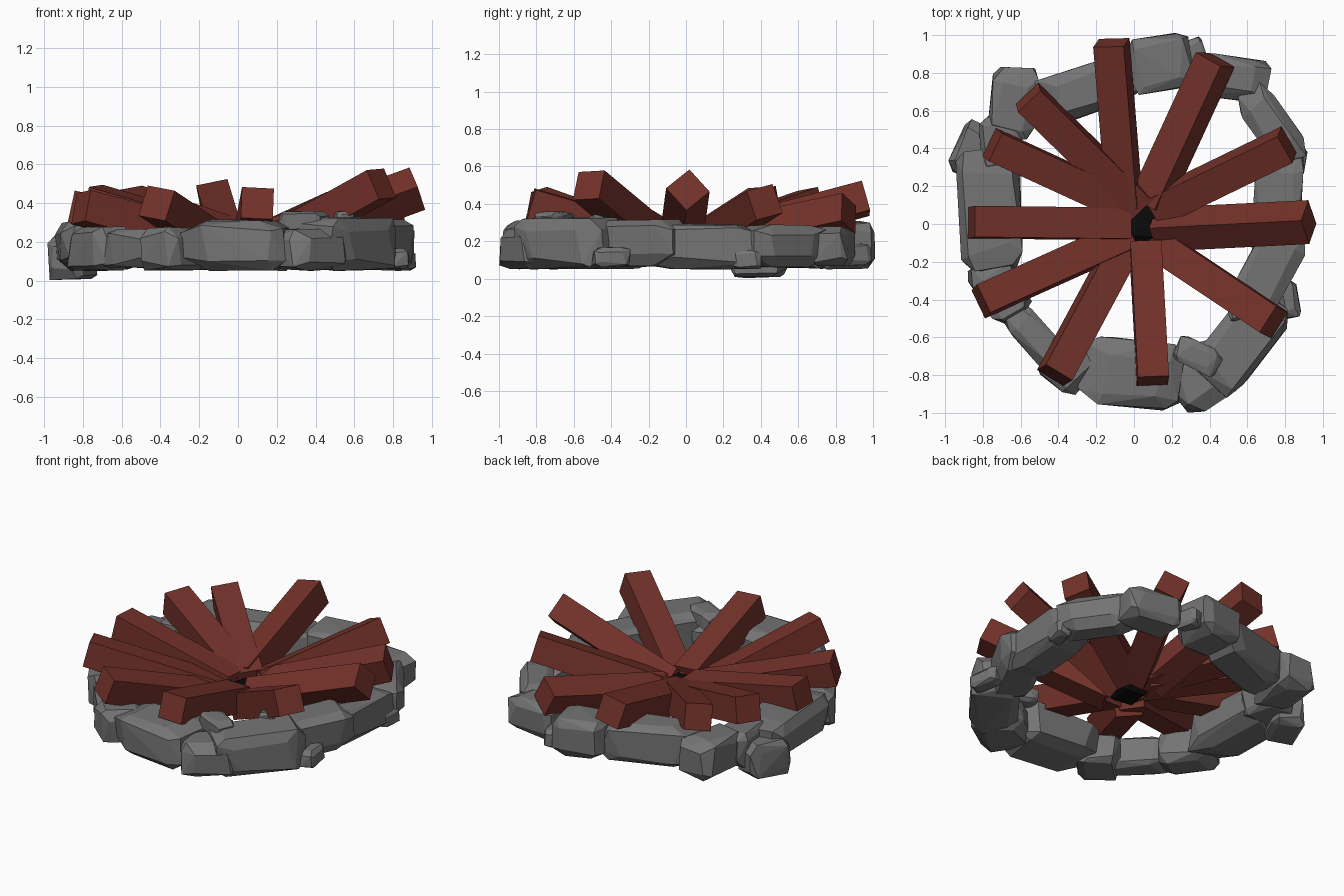
import bpy, bmesh, random
from math import radians
from mathutils import Vector, Matrix

if "Cube" in bpy.data.objects:
    bpy.data.objects.remove(bpy.data.objects["Cube"])

random.seed(7)

def material(name, rgb):
    m = bpy.data.materials.new(name)
    m.diffuse_color = (*rgb, 1)
    m.use_nodes = True
    m.node_tree.nodes["Principled BSDF"].inputs["Base Color"].default_value = m.diffuse_color
    return m

wood = material("wood", (0.172, 0.031, 0.023))
black = material("char", (0.003, 0.003, 0.003))
grey = material("stone", (0.175, 0.175, 0.175))

def finish(bm, name, mat):
    bmesh.ops.recalc_face_normals(bm, faces=bm.faces)
    me = bpy.data.meshes.new(name)
    bm.to_mesh(me)
    bm.free()
    ob = bpy.data.objects.new(name, me)
    bpy.context.collection.objects.link(ob)
    me.materials.append(mat)
    return ob

def rock(name, cx, cy, length, width, angle, z0=0.05, z1=0.3, mat=grey):
    """Chamfered, irregular convex boulder."""
    bm = bmesh.new()
    half = (length / 2, width / 2, (z1 - z0) / 2)
    j = lambda a: random.uniform(-a, a)
    for sx in (-1, 1):
        for sy in (-1, 1):
            for sz in (-1, 1):
                s = (sx, sy, sz)
                for k in range(3):
                    p = [s[i] * half[i] * (1 if i == k else 0.62 + j(0.19)) for i in range(3)]
                    p[k] *= 1 - random.uniform(0, 0.1)
                    bm.verts.new(p)
    res = bmesh.ops.convex_hull(bm, input=bm.verts)
    junk = {g for g in res["geom_interior"] + res["geom_unused"] if isinstance(g, bmesh.types.BMVert)}
    bmesh.ops.delete(bm, geom=list(junk), context='VERTS')
    bmesh.ops.dissolve_limit(bm, angle_limit=radians(6), verts=bm.verts, edges=bm.edges)
    bm.transform(Matrix.Translation((cx, cy, (z0 + z1) / 2)) @ Matrix.Rotation(radians(angle), 4, 'Z'))
    return finish(bm, name, mat)

def log(name, outer, inner, roll, w=0.165):
    """Square timber between two points, rolled about its own axis."""
    a, b = Vector(inner), Vector(outer)
    d = b - a
    side = Vector((-d.y, d.x, 0)).normalized()
    up = d.normalized().cross(side)
    bm = bmesh.new()
    bmesh.ops.create_cube(bm, size=1)
    rot = Matrix((d.normalized(), side, up)).transposed().to_4x4()
    bm.transform(Matrix.Translation((a + b) / 2) @ rot @ Matrix.Rotation(radians(roll), 4, 'X')
                 @ Matrix.Diagonal((d.length, w, w, 1)))
    return finish(bm, name, wood)

# ring of large stones: x, y, length, width, angle, bottom, top
stones = [
    (-0.01, -0.79, 0.56, 0.37, -6, .05, .32), (0.36, -0.81, 0.37, 0.33, 35, .05, .27),
    (0.57, -0.62, 0.58, 0.31, 52, .05, .33), (0.71, -0.25, 0.52, 0.27, 62, .06, .32),
    (0.76, 0.10, 0.64, 0.27, 86, .05, .30), (0.73, 0.52, 0.48, 0.21, 125, .06, .29),
    (0.53, 0.77, 0.38, 0.24, -8, .06, .28), (0.14, 0.85, 0.34, 0.30, 8, .05, .31),
    (-0.25, 0.71, 0.62, 0.27, 18, .05, .32), (-0.64, 0.64, 0.40, 0.25, 84, .05, .31),
    (-0.76, 0.08, 0.66, 0.35, 93, .05, .31), (-0.85, 0.39, 0.30, 0.20, 65, .00, .24),
    (-0.71, -0.35, 0.36, 0.24, -58, .05, .28), (-0.52, -0.60, 0.40, 0.18, -48, .06, .27),
    (-0.34, -0.74, 0.29, 0.27, 50, .05, .28), (-0.70, 0.42, 0.32, 0.23, 95, .06, .30),
]
for i, s in enumerate(stones):
    rock(f"ring_stone_{i + 1}", *s)

# loose pebbles around the ring
for i, s in enumerate([
        (0.34, -0.70, .26, .15, -25, .25, .36), (0.82, -0.40, .20, .11, 100, .06, .17),
        (0.55, -0.47, .10, .08, 20, .28, .36), (0.33, 0.91, .15, .10, 110, .07, .19),
        (0.86, 0.33, .16, .10, 80, .05, .16)]):
    rock(f"pebble_{i + 1}", *s)

# logs leaning outward: outer end, inner end, roll
logs = [
    ((-0.12, 0.96, .43), (-0.05, 0.10, .20), -12), ((0.43, 0.87, .35), (0.08, 0.11, .19), -25),
    ((0.81, 0.42, .41), (0.11, 0.08, .19), 14), ((0.925, 0.01, .475), (0.12, -0.03, .18), 40),
    ((0.74, -0.52, .50), (0.11, -0.10, .15), 3), ((0.10, -0.83, .40), (0.06, -0.11, .19), -3),
    ((-0.42, -0.80, .40), (-0.06, -0.13, .16), -10), ((-0.81, -0.41, .38), (-0.03, -0.06, .17), 6),
    ((-0.86, 0.01, .38), (-0.03, 0.00, .20), 3), ((-0.75, 0.42, .41), (-0.01, 0.08, .19), -4),
    ((-0.56, 0.67, .40), (0.03, 0.09, .20), -8),
]
for i, l in enumerate(logs):
    log(f"log_{i + 1}", *l)

# charred core
rock("charred_core", 0.05, 0.0, 0.22, 0.18, 80, 0.09, 0.24, black)
